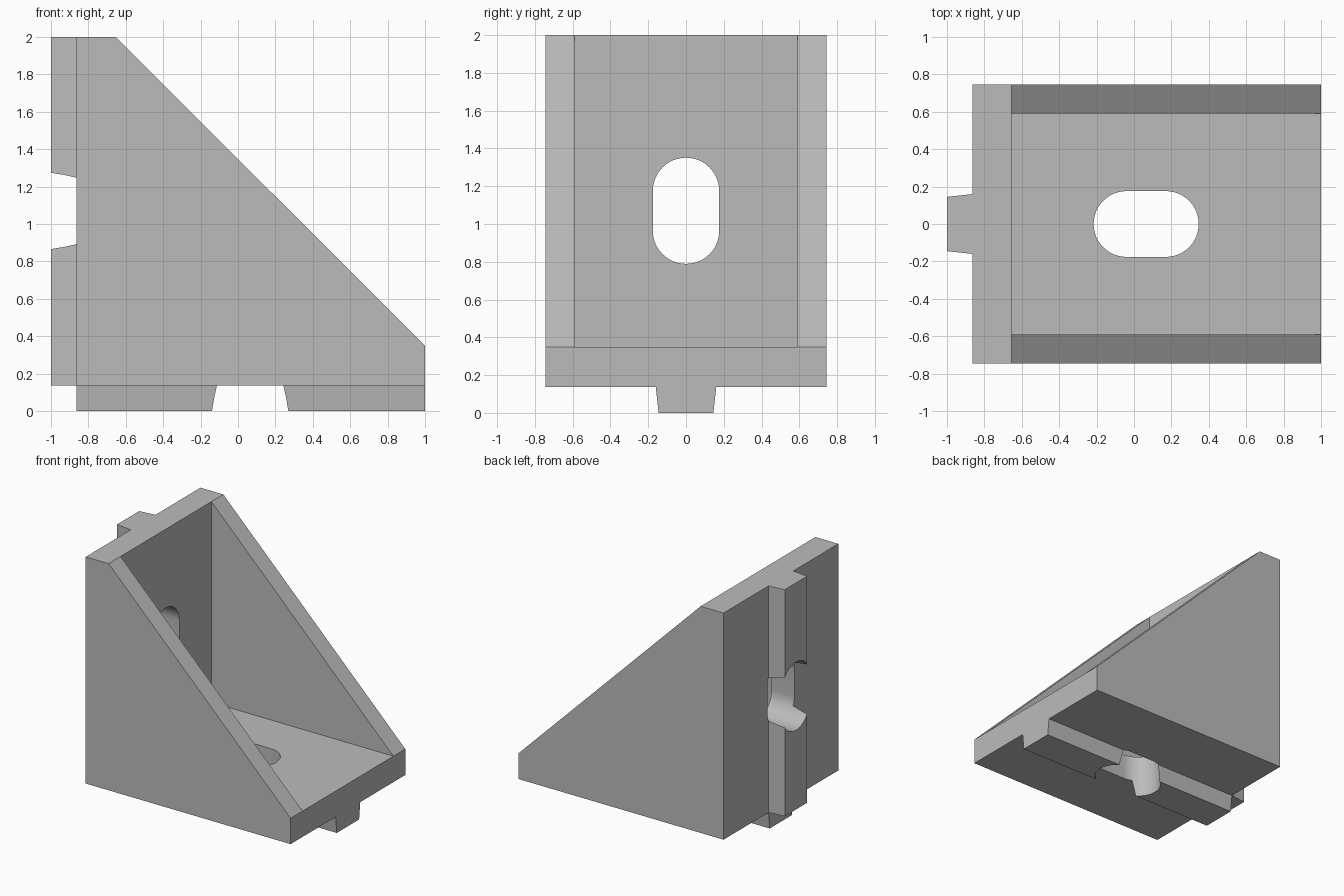
import bpy, bmesh, math

cube = bpy.data.objects.get("Cube")
if cube:
    bpy.data.objects.remove(cube, do_unlink=True)

# Main dimensions
BASE, INNER_Z = 0.137, 0.35
BACK, INNER_X = -0.863, -0.655
HALF, CHEEK = 0.745, 0.59
SLOT_R = 0.176

grey = bpy.data.materials.new("cast_grey")
grey.use_nodes = True
colour = (0.5, 0.5, 0.5, 1)
grey.diffuse_color = colour
grey.node_tree.nodes["Principled BSDF"].inputs["Base Color"].default_value = colour


def prism(name, outline, axis, low, high):
    """Extrude a 2D outline along one axis."""
    place = {"x": lambda u, v, t: (t, u, v),
             "y": lambda u, v, t: (u, t, v),
             "z": lambda u, v, t: (u, v, t)}[axis]
    bm = bmesh.new()
    rings = [[bm.verts.new(place(u, v, t)) for u, v in outline] for t in (low, high)]
    n = len(outline)
    for ring in rings:
        bm.faces.new(ring)
    for i in range(n):
        j = (i + 1) % n
        bm.faces.new((rings[0][i], rings[0][j], rings[1][j], rings[1][i]))
    bmesh.ops.recalc_face_normals(bm, faces=bm.faces)
    mesh = bpy.data.meshes.new(name)
    bm.to_mesh(mesh)
    bm.free()
    mesh.materials.append(grey)
    obj = bpy.data.objects.new(name, mesh)
    bpy.context.collection.objects.link(obj)
    return obj


def combine(target, tool, operation):
    """Apply a boolean and remove the tool object."""
    mod = target.modifiers.new(operation, "BOOLEAN")
    mod.operation, mod.object, mod.solver = operation, tool, "EXACT"
    bpy.context.view_layer.objects.active = target
    bpy.ops.object.modifier_apply(modifier=mod.name)
    bpy.data.objects.remove(tool, do_unlink=True)


def stadium(start, end, radius, steps=24):
    """Slot outline, long along the first coordinate."""
    points = []
    for centre, turn in ((end, -math.pi / 2), (start, math.pi / 2)):
        for i in range(steps + 1):
            a = turn + math.pi * i / steps
            points.append((centre + radius * math.cos(a), radius * math.sin(a)))
    return points


# Triangular body with an open pocket between the two cheeks
bracket = prism("corner_bracket",
                [(BACK, BASE), (1, BASE), (1, INNER_Z), (INNER_X, 2), (BACK, 2)],
                "y", -HALF, HALF)
pocket = prism("pocket_cutter",
               [(INNER_X, INNER_Z), (1.3, INNER_Z), (1.3, 2.3), (INNER_X, 2.3)],
               "y", -CHEEK, CHEEK)
combine(bracket, pocket, "DIFFERENCE")

# Tapered locating tongues under the floor and behind the wall
tongue = [(-0.145, 0), (0.145, 0), (0.16, BASE), (0.16, BASE + 0.05),
          (-0.16, BASE + 0.05), (-0.16, BASE)]
combine(bracket, prism("floor_tongue", tongue, "x", BACK, 1), "UNION")
wall_outline = [(v - 1, u) for u, v in tongue]
combine(bracket, prism("wall_tongue", wall_outline, "z", BASE, 2), "UNION")

# Bolt slots through the floor and the wall
floor_slot = stadium(-0.04, 0.17, SLOT_R)
combine(bracket, prism("floor_slot_cutter", floor_slot, "z", -0.1, 0.5), "DIFFERENCE")
wall_slot = [(v, u) for u, v in stadium(0.965, 1.175, SLOT_R)]
combine(bracket, prism("wall_slot_cutter", wall_slot, "x", -1.1, -0.5), "DIFFERENCE")

# Smooth slot walls, sharp edges elsewhere
bpy.ops.object.select_all(action="DESELECT")
bracket.select_set(True)
bpy.context.view_layer.objects.active = bracket
bpy.ops.object.shade_smooth_by_angle(angle=math.radians(20))
